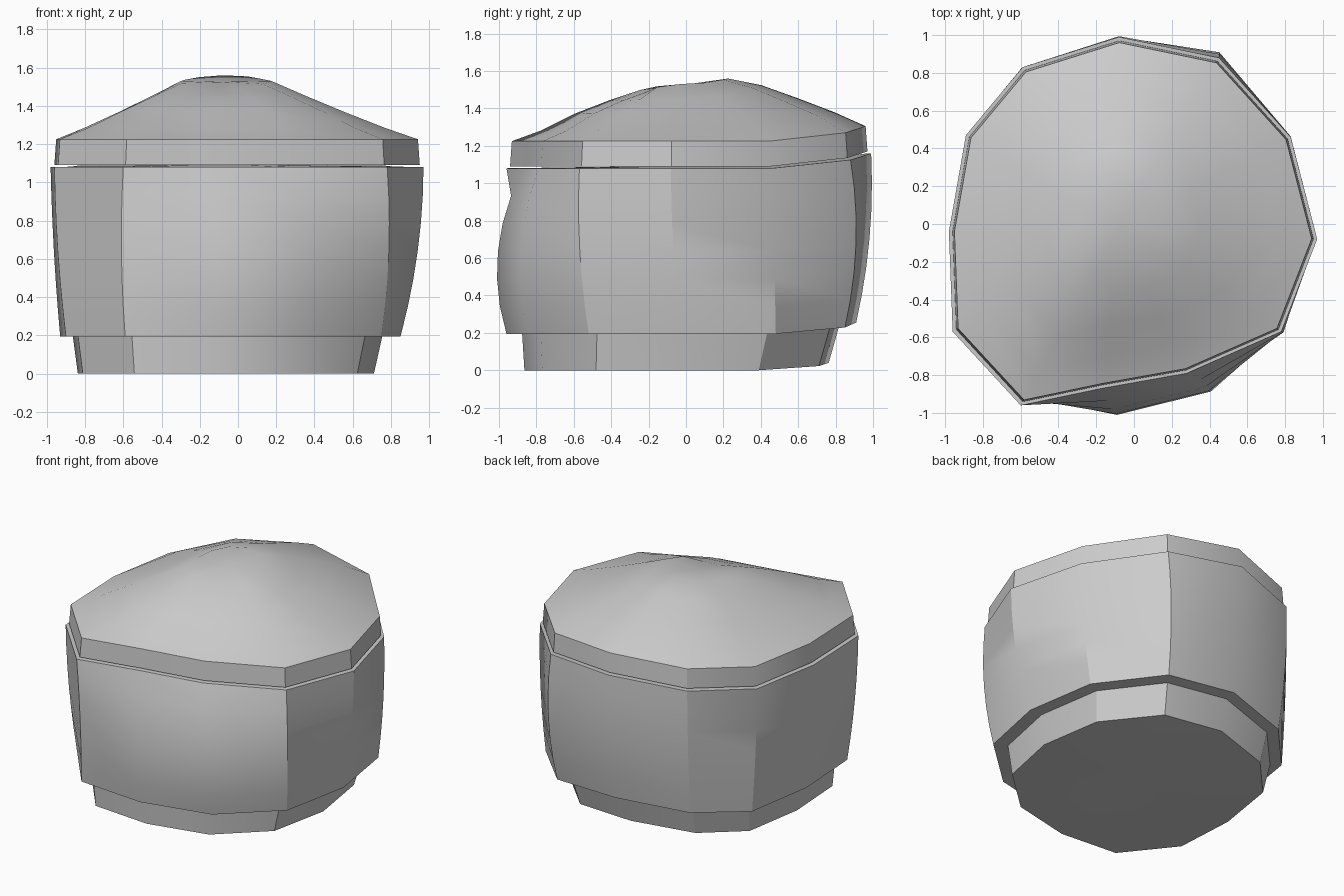
import bpy, bmesh, math

if "Cube" in bpy.data.objects:
    bpy.data.objects.remove(bpy.data.objects["Cube"])

# Irregular twelve-sided outlines of the pot: foot of wall, belly and mouth
LOW = [(-.08, .91), (.42, .85), (.77, .48), (.85, -.03), (.75, -.52), (.39, -.85),
       (-.1, -.96), (-.59, -.92), (-.90, -.53), (-.93, -.03), (-.85, .47), (-.57, .77)]
MID = [(-.08, .985), (.45, .91), (.82, .47), (.945, -.07), (.79, -.57), (.39, -.88),
       (-.1, -1.0), (-.61, -.91), (-.945, -.56), (-.965, -.04), (-.88, .47), (-.59, .82)]
TOP = [(-.08, .99), (.45, .88), (.83, .46), (.97, -.08), (.78, -.57), (.28, -.79),
       (-.17, -.87), (-.6, -.96), (-.96, -.57), (-.98, -.04), (-.89, .47), (-.59, .83)]


def lift(i):
    # the back of the pot tips upward
    return {0: .08, 1: .045, 11: .04}.get(i, 0)


def ring(outline, z, scale=1, centre=(0, 0), rise=1):
    cx, cy = centre
    return [(cx + (x - cx) * scale, cy + (y - cy) * scale, z + rise * lift(i))
            for i, (x, y) in enumerate(outline)]


def loft(name, rings, peak=None):
    bm = bmesh.new()
    rows = [[bm.verts.new(p) for p in r] for r in rings]
    n = len(rows[0])
    for a, b in zip(rows, rows[1:]):
        for i in range(n):
            j = (i + 1) % n
            bm.faces.new((a[i], a[j], b[j], b[i]))
    caps = [rows[0]] if peak else [rows[0], rows[-1]]
    for row in caps:
        mid = bm.verts.new([sum(v.co[k] for v in row) / n for k in range(3)])
        for i in range(n):
            bm.faces.new((row[i], row[(i + 1) % n], mid))
    if peak:
        tip = bm.verts.new(peak)
        for i in range(n):
            bm.faces.new((rows[-1][i], rows[-1][(i + 1) % n], tip))
    bmesh.ops.recalc_face_normals(bm, faces=bm.faces)
    me = bpy.data.meshes.new(name)
    bm.to_mesh(me)
    bm.free()
    ob = bpy.data.objects.new(name, me)
    bpy.context.collection.objects.link(ob)
    bpy.ops.object.select_all(action='DESELECT')
    ob.select_set(True)
    bpy.context.view_layer.objects.active = ob
    bpy.ops.object.shade_smooth_by_angle(angle=math.radians(30))


# Base: recessed foot
loft("base", [ring(LOW, 0, .87, (-.22, -.22), .5), ring(LOW, .2, .91, (-.2, -.03), .75)])

# Body: bulging wall, curved through the three outlines
wall = []
for k in range(7):
    t = k / 6
    u = .55
    a = (t - u) * (t - 1) / u
    b = t * (t - 1) / (u * (u - 1))
    c = t * (t - u) / (1 - u)
    outline = [(a * l[0] + b * m[0] + c * h[0], a * l[1] + b * m[1] + c * h[1])
               for l, m, h in zip(LOW, MID, TOP)]
    wall.append(ring(outline, .195 + .885 * t, rise=.75 + .25 * t))
loft("body", wall)

# Lid: rim and uneven dome with a shallow dip in front of the crest
rim = ring(TOP, 1.225, .97)
rings = [ring(TOP, 1.09, .98), rim]
for s, side, back, front in [(.83, 1.285, .095, -.005), (.63, 1.365, .09, .01),
                             (.43, 1.45, .075, -.01), (.25, 1.53, .03, -.045)]:
    row = []
    for x, y, _ in rim:
        f = y / math.hypot(x, y)
        z = side + (back * f * f if f > 0 else front * f * f)
        row.append((-.08 + (x + .08) * s, -.02 + (y + .02) * s, z))
    rings.append(row)
loft("lid", rings, peak=(-.08, -.02, 1.525))
